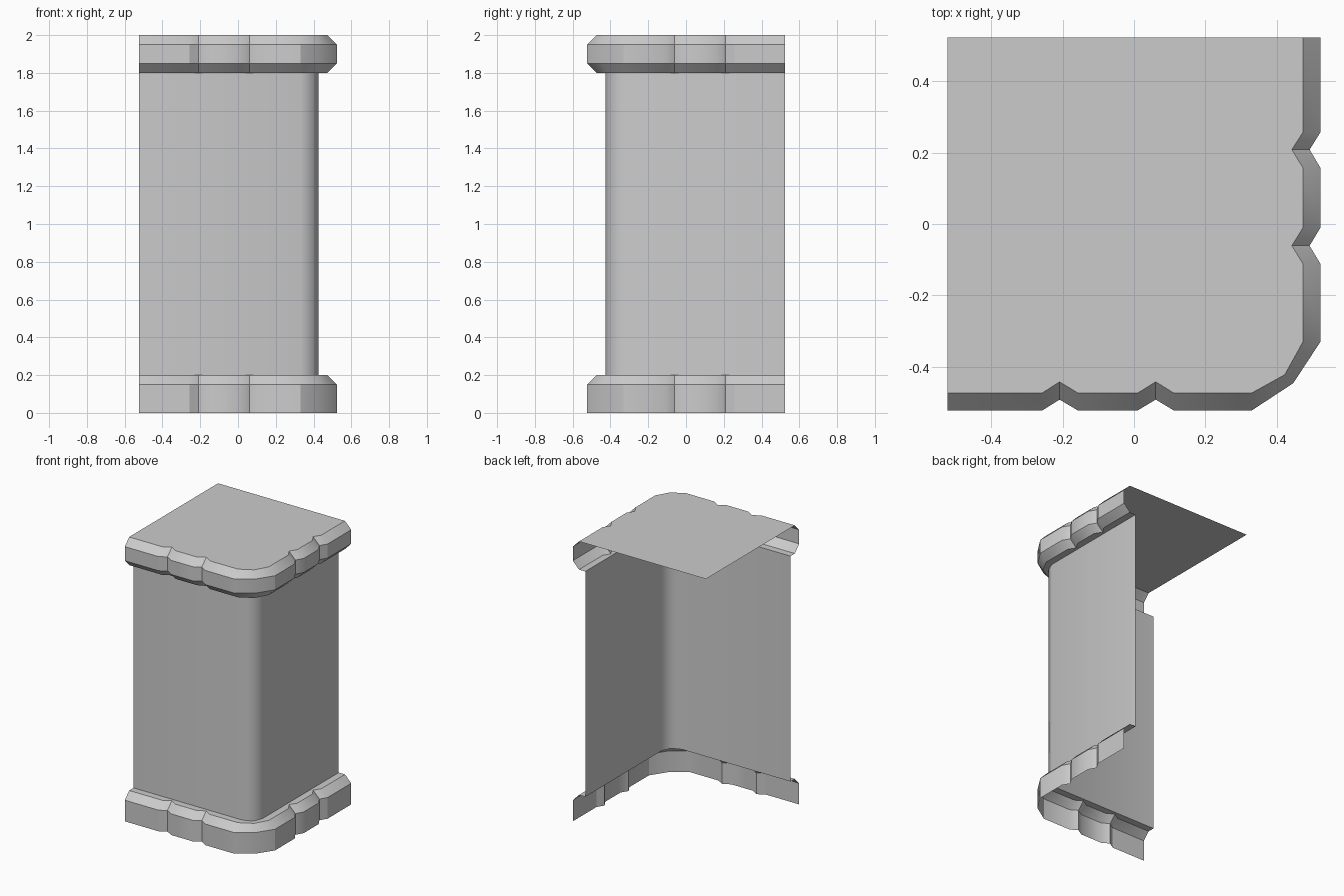
import bpy, math

if "Cube" in bpy.data.objects:
    bpy.data.objects.remove(bpy.data.objects["Cube"])

EDGE = 0.523  # half width of the tile


def corner_path(o, n, c):
    """Plan outline: face distance o, notch-bottom distance n, corner point c."""
    half = [(-EDGE, -o), (-0.257, -o), (-0.209, -n), (-0.158, -o),
            (0.011, -o), (0.061, -n), (0.111, -o), (0.331, -o)]
    return half + [(c, -c)] + [(-y, -x) for x, y in reversed(half)]


def loft(name, sections, angle, cap_corner=None):
    """Skin open outlines, bottom to top; optionally cap the last one."""
    n = len(sections[0][0])
    verts = [(x, y, z) for path, z in sections for x, y in path]
    faces = [(k * n + i, k * n + i + 1, (k + 1) * n + i + 1, (k + 1) * n + i)
             for k in range(len(sections) - 1) for i in range(n - 1)]
    if cap_corner:
        verts.append(cap_corner)
        last = (len(sections) - 1) * n
        faces.append(tuple(range(last, last + n)) + (len(verts) - 1,))
    mesh = bpy.data.meshes.new(name)
    mesh.from_pydata(verts, [], faces)
    obj = bpy.data.objects.new(name, mesh)
    bpy.context.collection.objects.link(obj)
    bpy.ops.object.select_all(action='DESELECT')
    obj.select_set(True)
    bpy.context.view_layer.objects.active = obj
    bpy.ops.object.shade_smooth_by_angle(angle=math.radians(angle))
    return obj


outer = corner_path(EDGE, 0.493, 0.447)
inner = corner_path(0.474, 0.443, 0.423)
seam = corner_path(0.425, 0.425, 0.398)

# Plinth of notched stones with a bevel and ledge
loft("base_trim", [(outer, 0), (outer, 0.15), (inner, 0.2), (seam, 0.2)], 31)

# Plain wall with a rounded corner
wall = [(-EDGE, -0.425), (0.331, -0.425), (0.398, -0.398),
        (0.425, -0.331), (0.425, EDGE)]
loft("corner_wall", [(wall, 0.2), (wall, 1.8)], 60)

# Coping stones, bevelled above and below, with the flat roof
loft("top_trim", [(seam, 1.8), (inner, 1.8), (outer, 1.85),
                  (outer, 1.95), (inner, 2.0)], 31, (-EDGE, EDGE, 2.0))
